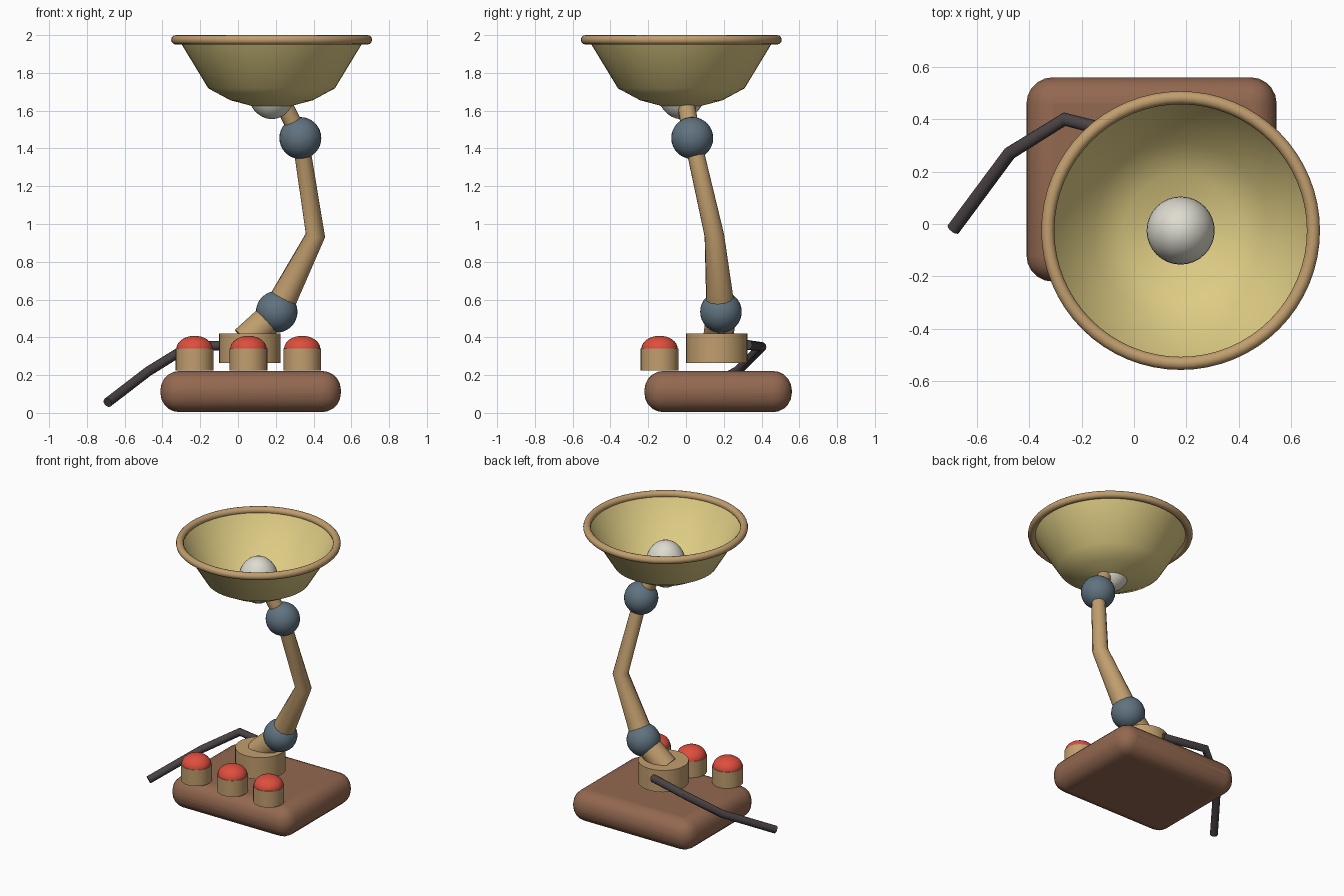
import bpy, bmesh, math
from mathutils import Vector

cube = bpy.data.objects.get("Cube")
if cube:
    bpy.data.objects.remove(cube, do_unlink=True)


def material(name, rgb):
    """Flat material from display colour in 0-255, stored as linear."""
    linear = [((c / 255 + 0.055) / 1.055) ** 2.4 for c in rgb] + [1.0]
    mat = bpy.data.materials.new(name)
    mat.use_nodes = True
    mat.diffuse_color = linear
    mat.node_tree.nodes["Principled BSDF"].inputs["Base Color"].default_value = linear
    return mat


brown = material("brown wood", (147, 104, 80))
tan = material("tan wood", (193, 158, 110))
steel = material("blue grey steel", (96, 115, 128))
red = material("red plastic", (222, 78, 62))
cream = material("yellow cream shade", (222, 204, 132))
white = material("warm white glass", (222, 220, 208))
black = material("dark rubber", (74, 66, 68))


def finish(name, mat, angle=40):
    obj = bpy.context.object
    obj.name = name
    obj.data.materials.clear()
    obj.data.materials.append(mat)
    bpy.ops.object.shade_smooth_by_angle(angle=math.radians(angle))
    return obj


def ball(name, mat, centre, radius, stretch=1.0):
    bpy.ops.mesh.primitive_uv_sphere_add(segments=32, ring_count=16, radius=radius, location=centre)
    bpy.context.object.scale.z = stretch
    return finish(name, mat)


def drum(name, mat, centre, radius, low, high):
    x, y = centre
    bpy.ops.mesh.primitive_cylinder_add(vertices=32, radius=radius, depth=high - low,
                                        location=(x, y, (low + high) / 2))
    return finish(name, mat)


def tube(name, mat, points, radii):
    """Round tube along a straight-sided path, with a radius at each point."""
    curve = bpy.data.curves.new(name, "CURVE")
    curve.dimensions = "3D"
    curve.bevel_depth = 1.0
    curve.bevel_resolution = 4
    curve.use_fill_caps = True
    spline = curve.splines.new("POLY")
    spline.points.add(len(points) - 1)
    for p, co, r in zip(spline.points, points, radii):
        p.co = (*co, 1)
        p.radius = r
    obj = bpy.data.objects.new(name, curve)
    bpy.context.collection.objects.link(obj)
    bpy.ops.object.select_all(action="DESELECT")
    obj.select_set(True)
    bpy.context.view_layer.objects.active = obj
    bpy.ops.object.convert(target="MESH")
    return finish(name, mat)


def lathe(name, mat, centre, profile, steps=48):
    """Surface of revolution from (radius, height) pairs."""
    bm = bmesh.new()
    verts = [bm.verts.new((r, 0, z)) for r, z in profile]
    edges = [bm.edges.new(pair) for pair in zip(verts, verts[1:])]
    bmesh.ops.spin(bm, geom=verts + edges, cent=(0, 0, 0), axis=(0, 0, 1),
                   angle=math.tau, steps=steps, use_merge=True)
    bmesh.ops.remove_doubles(bm, verts=bm.verts, dist=0.0005)
    bmesh.ops.recalc_face_normals(bm, faces=bm.faces)
    mesh = bpy.data.meshes.new(name)
    bm.to_mesh(mesh)
    bm.free()
    obj = bpy.data.objects.new(name, mesh)
    obj.location = centre
    bpy.context.collection.objects.link(obj)
    bpy.ops.object.select_all(action="DESELECT")
    obj.select_set(True)
    bpy.context.view_layer.objects.active = obj
    return finish(name, mat, 60)


# Pillow-edged base
bpy.ops.mesh.primitive_cube_add(size=1, location=(0.067, 0.17, 0.113))
base = bpy.context.object
base.scale = (0.955, 0.78, 0.218)
bpy.ops.object.transform_apply(location=False, rotation=False, scale=True)
bevel = base.modifiers.new("round edges", "BEVEL")
bevel.width = 0.1
bevel.segments = 5
finish("base", brown)

# Three push buttons with domed caps
dome = [(0.096 * math.cos(t), 0.068 * math.sin(t))
        for t in (math.pi / 2 * i / 8 for i in range(9))]
for side, x in (("right", -0.23), ("middle", 0.055), ("left", 0.34)):
    drum(f"{side}_button_base", tan, (x, -0.14), 0.1, 0.225, 0.34)
    lathe(f"{side}_button_cap", red, (x, -0.14, 0.34), dome, 32)

# Collar, joints and bent arm
lower = Vector((0.205, 0.185, 0.535))
upper = Vector((0.33, 0.033, 1.455))
elbow = Vector((0.41, 0.15, 0.94))
bulb = Vector((0.178, -0.025, 1.715))
drum("collar", tan, (0.063, 0.163), 0.163, 0.265, 0.42)
tube("arm_foot", tan, [(0.04, 0.17, 0.38), lower], [0.082, 0.078])
ball("lower_joint", steel, lower, 0.11)
tube("arm", tan, [lower, elbow, upper], [0.078, 0.053, 0.045])
ball("upper_joint", steel, upper, 0.111)
tube("shade_neck", tan, [upper, (0.215, -0.012, 1.69)], [0.047, 0.047])

# Bulb, shade and rolled rim
ball("bulb", white, bulb, 0.13, 1.23)
lathe("shade", cream, (bulb.x, bulb.y, 0),
      [(0.105, 1.625), (0.218, 1.655), (0.335, 1.718), (0.485, 1.965)])
bpy.ops.mesh.primitive_torus_add(major_segments=64, minor_segments=12, major_radius=0.507,
                                 minor_radius=0.025, location=(bulb.x, bulb.y, 1.975))
finish("shade_rim", tan)

# Power cable
tube("cable", black, [(0.03, 0.325, 0.36), (-0.265, 0.4, 0.35), (-0.475, 0.27, 0.22),
                      (-0.69, -0.02, 0.055)], [0.026] * 4)
